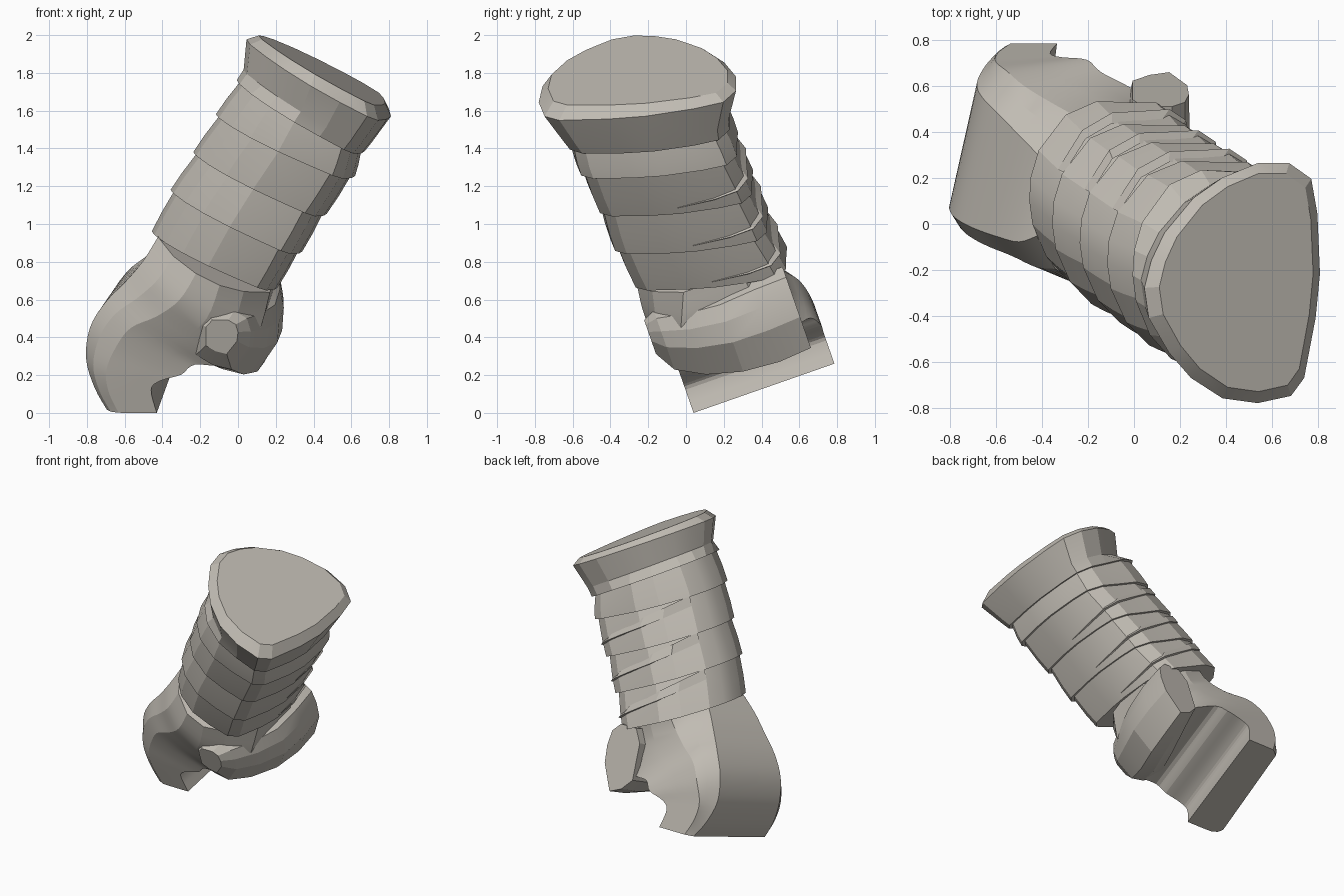
import bpy, bmesh, math
from mathutils import Vector

if "Cube" in bpy.data.objects:
    bpy.data.objects.remove(bpy.data.objects["Cube"])

grey = bpy.data.materials.new("warm_grey")
grey.use_nodes = True
COL = (0.53, 0.50, 0.45, 1)
grey.diffuse_color = COL
grey.node_tree.nodes["Principled BSDF"].inputs["Base Color"].default_value = COL


def loft(name, rings):
    """Bridge closed rings of equal length into one capped mesh."""
    bm = bmesh.new()
    rows = [[bm.verts.new(p) for p in r] for r in rings]
    n = len(rows[0])
    for a, b in zip(rows, rows[1:]):
        for i in range(n):
            j = (i + 1) % n
            bm.faces.new((a[i], a[j], b[j], b[i]))
    bm.faces.new(rows[0])
    bm.faces.new(rows[-1])
    bmesh.ops.recalc_face_normals(bm, faces=bm.faces)
    me = bpy.data.meshes.new(name)
    bm.to_mesh(me)
    bm.free()
    me.materials.append(grey)
    ob = bpy.data.objects.new(name, me)
    bpy.context.collection.objects.link(ob)
    bpy.context.view_layer.objects.active = ob
    ob.select_set(True)
    bpy.ops.object.shade_smooth_by_angle(angle=math.radians(15))
    ob.select_set(False)


# Sleeve cross-section: flat on the left, rounder on the right
HALF = [(-1, -.04), (-.95, -.29), (-.72, -.58), (-.47, -.79), (-.11, -.96), (.29, -1),
        (.67, -.94), (.82, -.79), (.95, -.29), (1, .08), (.97, .58), (.9, .87),
        (.65, 1), (.29, 1), (-.11, .88), (-.44, .71), (-.77, .42), (-.92, .19)]
# Fuller section for the arm below the cuff
ARM = [tuple(Vector(p).normalized() * 1.02) if p[0] < 0 else p for p in HALF]


def ring(xl, zl, xr, zr, yf, yb, scale=1.0, tilt=0.12, shape=ARM):
    """Tilted ring from its right, left, front and back limits."""
    hx, hy = (xr - xl) / 2 * scale, (yb - yf) / 2 * scale
    hz = (zr - zl) / 2 * scale
    return [Vector(((xl + xr) / 2 + hx * u, (yf + yb) / 2 + hy * v,
                    (zl + zr) / 2 + hz * u + tilt * hy * v)) for u, v in shape]


# Cuff with a flared rim and closed top
hem = (-.0, 1.76, .67, 1.38, -.64, .23)
loft("cuff", [ring(.11, 2.0, .78, 1.635, -.73, .22, tilt=.1, shape=HALF),
              ring(.045, 1.98, .81, 1.565, -.78, .265, tilt=.13, shape=HALF),
              ring(.03, 1.82, .71, 1.43, -.68, .225, shape=HALF),
              ring(*hem), ring(*hem, scale=.9)])

# Overlapping sleeve bands, each flaring over the next
hems = [hem, (-.11, 1.58, .62, 1.25, -.58, .27), (-.23, 1.38, .47, 1.05, -.48, .35),
        (-.35, 1.18, .34, .85, -.40, .43), (-.45, .96, .21, .66, -.29, .53)]
for k, (a, b) in enumerate(zip(hems, hems[1:])):
    mid = [p * .45 + q * .55 for p, q in zip(ring(*a, scale=.97), ring(*b))]
    loft(f"sleeve_band_{k + 1}", [ring(*a, scale=.95), mid, ring(*b), ring(*b, scale=.9)])

# Shallow diagonal cloth folds around the back of the sleeve
for k, (a, b) in enumerate(zip(hems[1:], hems[2:])):
    up, low = ring(*a, scale=.96), ring(*b)
    mid = sum(low, Vector()) / len(low)
    sections = []
    for i in range(8):
        t = i / 7
        p = up[9 + i].lerp(low[9 + i], .85 - .6 * t)
        out = Vector((p.x - mid.x, p.y - mid.y, 0)).normalized()
        w = .002 + .02 * math.sin(math.pi * t)
        sections.append([p - out * .03 + Vector((0, 0, .06)), p + out * w,
                         p - out * .03 - Vector((0, 0, .015))])
    loft(f"sleeve_fold_{k + 1}", sections)


def hand(x, h, g):
    """Hand space: x across, h up the palm, g along the grip."""
    return Vector((x + .12 * g, .04 + .944 * g - .33 * h, .33 * g + .944 * h))


def smooth(rows, steps=4):
    """Catmull-Rom interpolation between station rows."""
    out = []
    for i in range(len(rows) - 1):
        a, b, c, d = (rows[min(max(i + o, 0), len(rows) - 1)] for o in (-1, 0, 1, 2))
        for s in range(steps):
            t = s / steps
            out.append([.5 * (2 * q + (r - p) * t + (2 * p - 5 * q + 4 * r - w) * t * t
                              + (3 * q - p - 3 * r + w) * t ** 3)
                        for p, q, r, w in zip(a, b, c, d)])
    return out + [list(rows[-1])]


# Curled fingers rising through the palm to the wrist:
# outer x, h, inner x, h, grip start, end, outer and inner rounding
stations = [(-.70, .0, -.43, .0, 0, .79, .05, 0),
            (-.77, .11, -.46, .13, 0, .79, .09, 0),
            (-.82, .26, -.41, .18, .0, .79, .13, 0),
            (-.80, .43, -.30, .215, .0, .79, .14, 0),
            (-.72, .57, -.23, .27, -.01, .76, .15, .01),
            (-.61, .69, -.05, .27, -.04, .70, .18, .05),
            (-.52, .80, .09, .40, -.075, .67, .23, .14),
            (-.45, .91, .15, .62, -.06, .70, .28, .22)]
sections = []
for ox, oh, ix, ih, g0, g1, b, c in smooth(stations):
    def at(t, g, shift=0):
        return hand(ix + (ox - ix) * t + shift, ih + (oh - ih) * t, g)
    s, e, m = b * .4, .93 - b * .35, .78 - b * .6
    sections.append([at(0, g0 + c), at(.2, g0 + c * .3), at(.4, g0), at(m, g0 + b * .05),
                     at(e, g0 + b * .4), at(1, g0 + b), at(1, g1 - b * .7, s),
                     at(e, g1 - b * .3, s), at(m, g1), at(.4, g1),
                     at(.2, g1 - c * .3), at(0, g1 - c)])
loft("fingers_palm_and_wrist", sections)

# Thumb along the grip: x limits, h limits, g
thumb = [(-.16, .01, .36, .55, -.085), (-.22, .07, .25, .58, -.02),
         (-.2, .13, .17, .56, .13), (-.15, .18, .12, .55, .32),
         (-.11, .18, .105, .57, .52), (-.09, .155, .12, .575, .70)]
sections = []
for x0, x1, h0, h1, g in thumb:
    w, t = x1 - x0, h1 - h0
    sections.append([hand(x0 + w * u, h0 + t * v, g) for u, v in
                     ((0, .25), (.3, .08), (.65, 0), (.97, .38), (1, .65),
                      (.93, .87), (.7, 1), (.2, 1), (0, .8))])
loft("thumb", sections)
